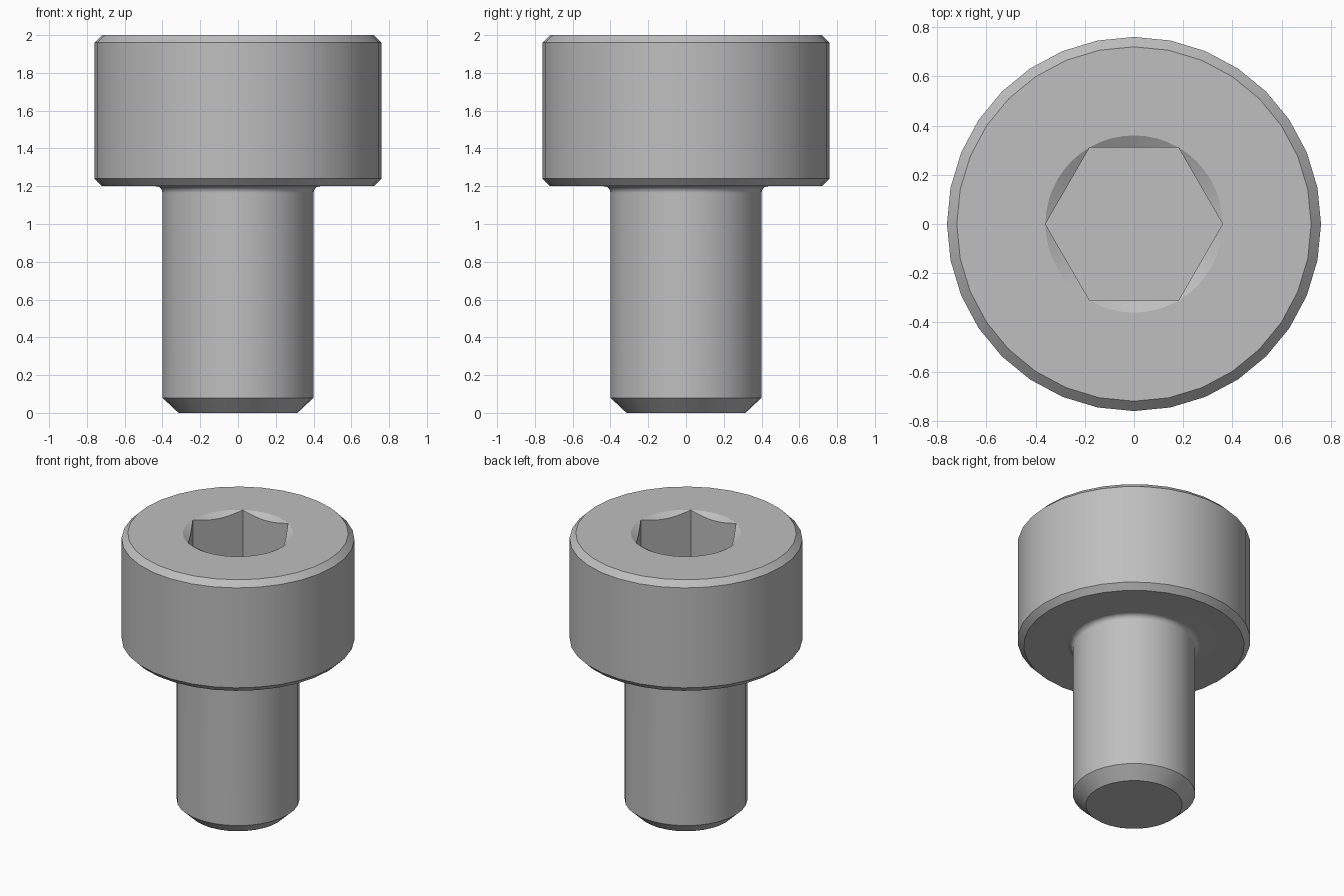
import bpy
import bmesh
from math import sin, cos, tan, pi, radians

cube = bpy.data.objects.get("Cube")
if cube:
    bpy.data.objects.remove(cube, do_unlink=True)

HEAD_R, SHANK_R, CHAMFER = 0.76, 0.40, 0.04
HEAD_Z, TOP_Z = 1.2, 2.0
FILLET, FILLET_STEPS = 0.035, 5
TIP_R, TIP_Z = 0.315, 0.08
SOCKET_R, SOCKET_Z = 0.36, 1.6
SIDES, SOCKET_SIDES = 32, 48

# Steel material
steel = bpy.data.materials.new("grey_steel")
steel.use_nodes = True
colour = (0.52, 0.52, 0.52, 1)
steel.diffuse_color = colour
steel.node_tree.nodes["Principled BSDF"].inputs["Base Color"].default_value = colour

bm = bmesh.new()


def ring(count, point):
    """Vertices around the axis; point(angle) gives radius and height."""
    verts = []
    for i in range(count):
        a = 2 * pi * i / count
        r, z = point(a)
        verts.append(bm.verts.new((r * cos(a), r * sin(a), z)))
    return verts


def skin(rings):
    """Quads between successive rings."""
    for lower, upper in zip(rings, rings[1:]):
        for i in range(len(lower)):
            j = (i + 1) % len(lower)
            bm.faces.new((lower[i], lower[j], upper[j], upper[i]))


def loop_edges(verts):
    return [bm.edges.get((v, verts[i - 1])) for i, v in enumerate(verts)]


# Body: chamfered tip, shank, fillet under the head, chamfered head
profile = [(TIP_R, 0), (SHANK_R, TIP_Z)]
for i in range(FILLET_STEPS + 1):
    a = pi / 2 * i / FILLET_STEPS
    profile.append((SHANK_R + FILLET * (1 - cos(a)), HEAD_Z - FILLET * (1 - sin(a))))
profile += [(HEAD_R - CHAMFER, HEAD_Z), (HEAD_R, HEAD_Z + CHAMFER),
            (HEAD_R, TOP_Z - CHAMFER), (HEAD_R - CHAMFER, TOP_Z)]
body = [ring(SIDES, lambda a, p=p: p) for p in profile]
skin(body)
bm.faces.new(body[0])


# Hexagonal socket with a conical lead-in
def hex_radius(a):
    return SOCKET_R * cos(pi / 6) / cos(a % (pi / 3) - pi / 6)


def lead_in(a):
    r = hex_radius(a)
    return r, TOP_Z - (SOCKET_R - r) * tan(radians(30))


rim = ring(SOCKET_SIDES, lambda a: (SOCKET_R, TOP_Z))
socket = [rim, ring(SOCKET_SIDES, lead_in),
          ring(SOCKET_SIDES, lambda a: (hex_radius(a), SOCKET_Z))]
skin(socket)
bm.faces.new(socket[-1])

# Flat top of the head around the socket
bmesh.ops.bridge_loops(bm, edges=loop_edges(body[-1]) + loop_edges(rim))

bmesh.ops.remove_doubles(bm, verts=bm.verts, dist=0.0005)
bmesh.ops.recalc_face_normals(bm, faces=bm.faces)
mesh = bpy.data.meshes.new("socket_head_screw")
bm.to_mesh(mesh)
bm.free()
mesh.materials.append(steel)

screw = bpy.data.objects.new("socket_head_screw", mesh)
bpy.context.collection.objects.link(screw)
bpy.ops.object.select_all(action="DESELECT")
screw.select_set(True)
bpy.context.view_layer.objects.active = screw
bpy.ops.object.shade_smooth_by_angle(angle=radians(30))
weighted = screw.modifiers.new("flat_face_normals", "WEIGHTED_NORMAL")
weighted.keep_sharp = True
